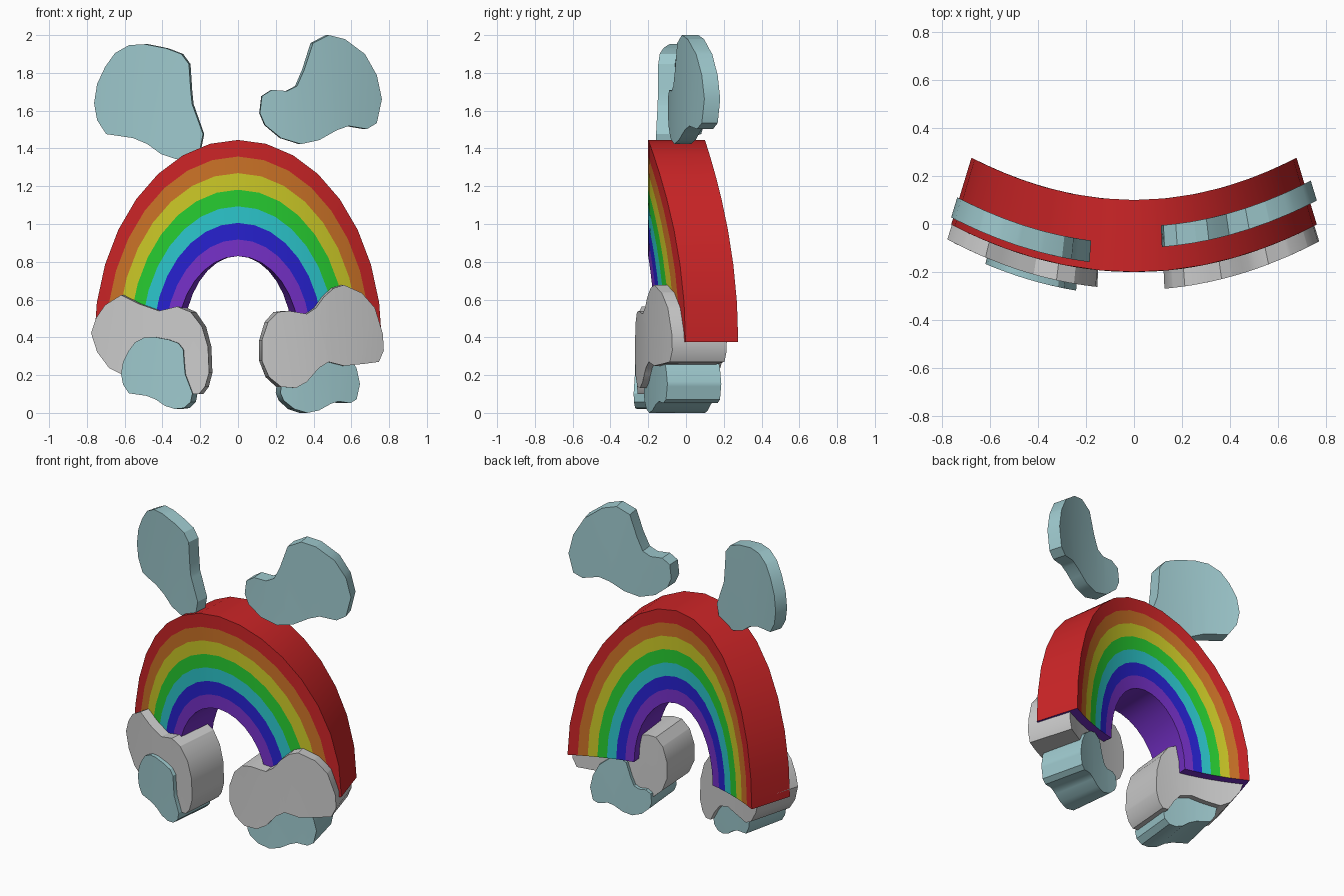
import bpy, bmesh, math
from mathutils import Vector

if "Cube" in bpy.data.objects:
    bpy.data.objects.remove(bpy.data.objects["Cube"])


def material(name, rgb):
    m = bpy.data.materials.new(name)
    m.diffuse_color = (*rgb, 1)
    m.use_nodes = True
    m.node_tree.nodes["Principled BSDF"].inputs["Base Color"].default_value = m.diffuse_color
    return m


def bend(bm, front):
    # curve a flat part (x, depth, z) around the vertical axis
    for v in bm.verts:
        u, d = v.co.x, v.co.y
        v.co.x = u * (1 - 0.37 * d)
        v.co.y = front + d + u * u * (0.34 - 0.12 * d)


def finish(bm, name, mats):
    bmesh.ops.recalc_face_normals(bm, faces=bm.faces)
    me = bpy.data.meshes.new(name)
    bm.to_mesh(me)
    bm.free()
    ob = bpy.data.objects.new(name, me)
    bpy.context.collection.objects.link(ob)
    for m in mats:
        me.materials.append(m)
    bpy.ops.object.select_all(action='DESELECT')
    ob.select_set(True)
    bpy.context.view_layer.objects.active = ob
    bpy.ops.object.shade_smooth_by_angle(angle=math.radians(30))


def cloud(name, outline, front, depth, mats=()):
    bm = bmesh.new()
    a = [bm.verts.new((x, 0, z)) for x, z in outline]
    b = [bm.verts.new((x, depth, z)) for x, z in outline]
    n = len(a)
    bm.faces.new(a)
    bm.faces.new(b[::-1])
    for i in range(n):
        j = (i + 1) % n
        bm.faces.new((a[i], b[i], b[j], a[j]))
    # vertical cuts so the faces follow the bend
    for k in range(-9, 10):
        bmesh.ops.bisect_plane(bm, geom=bm.verts[:] + bm.edges[:] + bm.faces[:],
                               plane_co=Vector((k * 0.08 + 0.003, 0, 0)),
                               plane_no=Vector((1, 0, 0)), dist=1e-5)
    bmesh.ops.triangulate(bm, faces=[f for f in bm.faces if len(f.verts) > 4])
    bend(bm, front)
    finish(bm, name, mats)


# rainbow: seven half-ellipse bands, closed shell
colours = [("purple", (0.18, 0.03, 0.58)), ("blue", (0.02, 0.015, 0.62)),
           ("cyan", (0.025, 0.56, 0.6)), ("green", (0.02, 0.6, 0.03)),
           ("yellow", (0.6, 0.58, 0.02)), ("orange", (0.6, 0.17, 0.02)),
           ("red", (0.6, 0.018, 0.02))]
mats = [material(n, c) for n, c in colours]
SEG, BANDS, DEPTH = 16, 7, 0.3
bm = bmesh.new()
grid = []
for d in (0, DEPTH):
    layer = []
    for r in range(BANDS + 1):
        t = r / BANDS
        w, h = 0.325 + 0.437 * t, 0.455 + 0.615 * t
        layer.append([bm.verts.new((w * math.cos(math.pi * s / SEG), d,
                                    0.375 + h * math.sin(math.pi * s / SEG)))
                      for s in range(SEG + 1)])
    grid.append(layer)


def quad(mat, *vs):
    bm.faces.new(vs).material_index = mat


f, b = grid
for s in range(SEG):
    for r in range(BANDS):
        for g in grid:
            quad(r, g[r][s], g[r + 1][s], g[r + 1][s + 1], g[r][s + 1])
    for r, m in ((0, 0), (BANDS, BANDS - 1)):
        quad(m, f[r][s], f[r][s + 1], b[r][s + 1], b[r][s])
for r in range(BANDS):
    for s in (0, SEG):
        quad(0, f[r][s], f[r + 1][s], b[r + 1][s], b[r][s])
bend(bm, -0.2)
finish(bm, "rainbow", mats)

# pale blue clouds: two outlines, reused smaller at the bottom
pale = [material("pale_blue", (0.34, 0.58, 0.61))]
left = [(-.762, 1.64), (-.746, 1.741), (-.704, 1.831), (-.651, 1.905), (-.577, 1.947),
        (-.492, 1.952), (-.38, 1.93), (-.30, 1.90), (-.26, 1.847), (-.25, 1.70),
        (-.243, 1.635), (-.21, 1.545), (-.185, 1.476), (-.20, 1.402), (-.254, 1.352),
        (-.328, 1.344), (-.407, 1.37), (-.48, 1.423), (-.556, 1.455), (-.698, 1.476),
        (-.746, 1.55)]
right = [(.762, 1.661), (.735, 1.788), (.672, 1.90), (.566, 1.979), (.48, 2.0),
         (.397, 1.958), (.35, 1.815), (.312, 1.73), (.26, 1.704), (.18, 1.71),
         (.127, 1.677), (.116, 1.587), (.143, 1.524), (.228, 1.455), (.333, 1.423),
         (.43, 1.444), (.524, 1.497), (.587, 1.519), (.683, 1.503), (.735, 1.534)]
cloud("upper_left_cloud", left, -0.17, 0.09, pale)
cloud("upper_right_cloud", right, -0.1, 0.09, pale)
cloud("lower_left_cloud", [(x * .655 - .12, z * .627 - .822) for x, z in left],
      -0.297, 0.3, pale)
cloud("lower_right_cloud", [(x * .652 + .149, z * .645 - .918) for x, z in right],
      -0.24, 0.3, pale)

# grey clouds at the rainbow ends
cloud("grey_left_cloud",
      [(-.778, .423), (-.751, .503), (-.704, .571), (-.619, .624), (-.524, .577),
       (-.418, .54), (-.323, .563), (-.25, .534), (-.19, .455), (-.159, .35),
       (-.153, .212), (-.175, .138), (-.206, .101), (-.25, .101), (-.29, .165),
       (-.34, .22), (-.42, .24), (-.52, .22), (-.619, .206), (-.683, .238),
       (-.746, .323)], -0.27, 0.31)
cloud("grey_right_cloud",
      [(.767, .418), (.725, .556), (.656, .635), (.561, .677), (.508, .661),
       (.455, .614), (.413, .556), (.365, .524), (.27, .54), (.212, .534),
       (.159, .481), (.127, .386), (.127, .275), (.164, .19), (.228, .138),
       (.307, .132), (.365, .164), (.429, .238), (.481, .27), (.561, .249),
       (.67, .26), (.746, .27), (.772, .33)], -0.275, 0.31)
